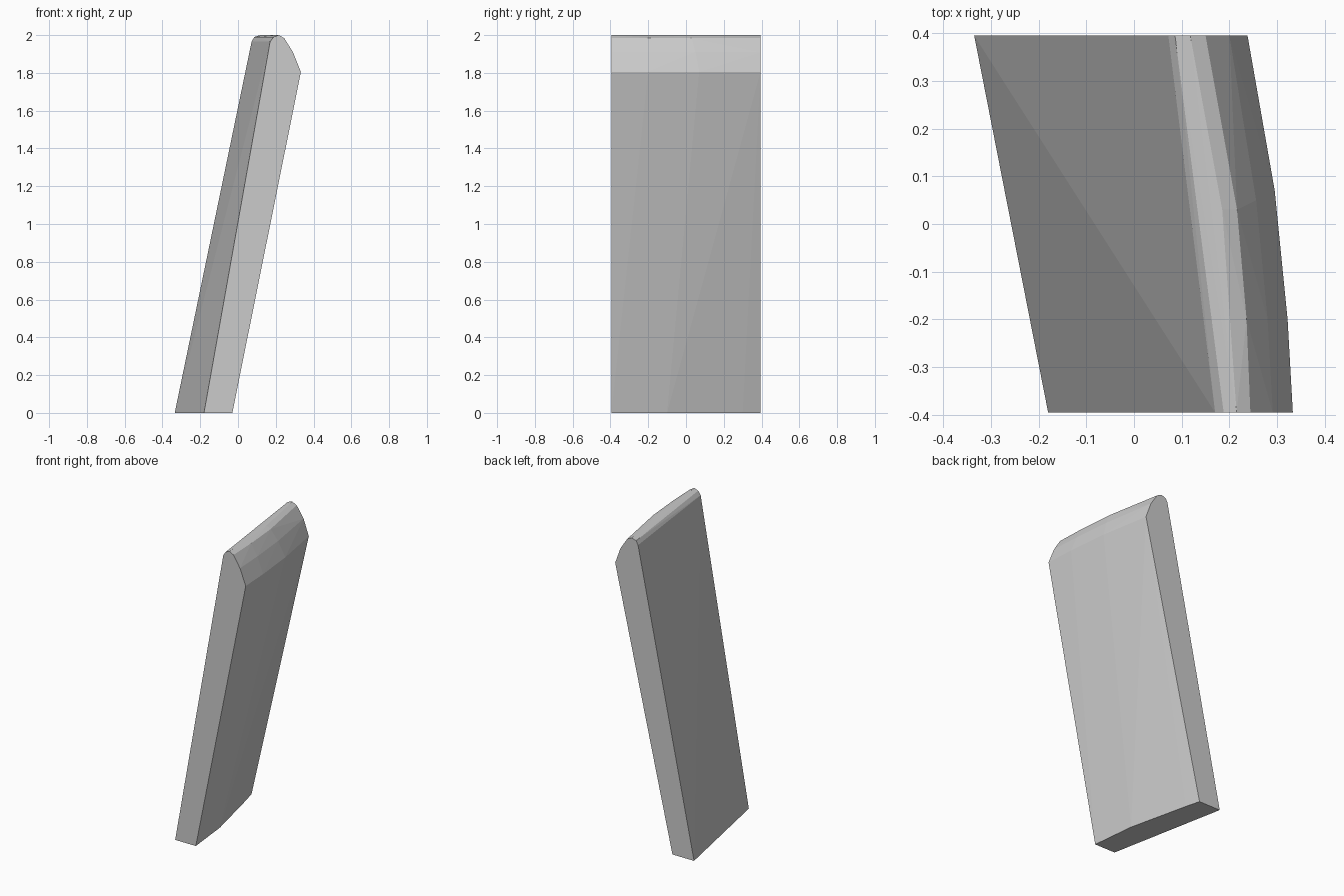
import bpy
import bmesh

if "Cube" in bpy.data.objects:
    bpy.data.objects.remove(bpy.data.objects["Cube"])

F, B = -0.395, 0.395  # front and back planes

# Height -> (y, x) points along the panel's contour lines
contours = [
    # flat left face: foot edge and shoulder edge
    (0.00, [(F, -0.18), (B, -0.335)]),
    (1.965, [(F, 0.17), (B, 0.072)]),
    # rounded crest
    (1.99, [(F, 0.188), (B, 0.086)]),
    (2.00, [(F, 0.215), (0.03, 0.185), (B, 0.118)]),
    (1.985, [(F, 0.244), (-0.2, 0.236), (0.03, 0.216), (B, 0.15)]),
    (1.91, [(F, 0.291), (-0.2, 0.28), (0.05, 0.256), (B, 0.20)]),
    # bowed right face: upper edge and foot edge
    (1.805, [(F, 0.333), (-0.2, 0.322), (0.07, 0.295), (B, 0.238)]),
    (0.00, [(F, -0.03), (-0.1, -0.061), (0.3, -0.153), (B, -0.178)]),
]

# Leaning curved panel: convex skin over the contours
bm = bmesh.new()
for z, points in contours:
    for y, x in points:
        bm.verts.new((x, y, z))
hull = bmesh.ops.convex_hull(bm, input=bm.verts[:])
inner = {v for v in hull["geom_interior"] + hull["geom_unused"]
         if isinstance(v, bmesh.types.BMVert)}
bmesh.ops.delete(bm, geom=list(inner), context='VERTS')
bmesh.ops.recalc_face_normals(bm, faces=bm.faces[:])

mesh = bpy.data.meshes.new("leaning_panel")
bm.to_mesh(mesh)
bm.free()
panel = bpy.data.objects.new("leaning_panel", mesh)
bpy.context.collection.objects.link(panel)
